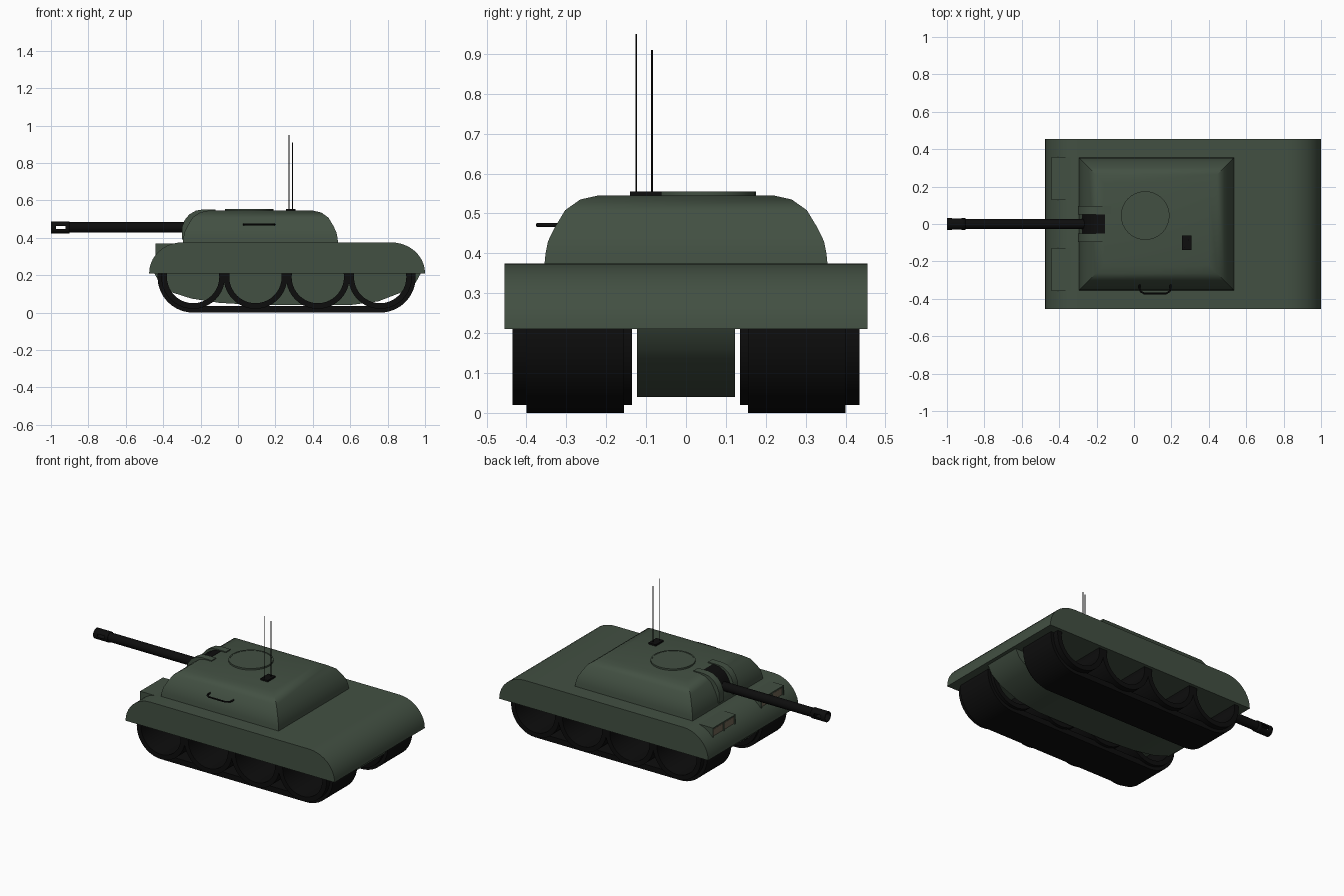
import bpy, bmesh, math
from math import sin, cos, pi, radians

if "Cube" in bpy.data.objects:
    bpy.data.objects.remove(bpy.data.objects["Cube"])


def material(name, rgb):
    m = bpy.data.materials.new(name)
    m.diffuse_color = (*rgb, 1)
    m.use_nodes = True
    m.node_tree.nodes["Principled BSDF"].inputs["Base Color"].default_value = m.diffuse_color
    return m


GREEN = material("olive_green", (0.055, 0.08, 0.055))
BLACK = material("black", (0.004, 0.004, 0.004))
LAMP = material("lamp_glass", (0.16, 0.13, 0.09))


def loft(name, loops, mat, caps=True, closed=False, drop=None):
    """Skin a series of equal-length point loops."""
    bm = bmesh.new()
    rings = [[bm.verts.new(p) for p in lp] for lp in loops]
    pairs = list(zip(rings, rings[1:]))
    if closed:
        pairs.append((rings[-1], rings[0]))
    for a, b in pairs:
        n = len(a)
        for i in range(n):
            j = (i + 1) % n
            bm.faces.new((a[i], a[j], b[j], b[i]))
    if caps and not closed:
        bm.faces.new(rings[0])
        bm.faces.new(rings[-1])
    bmesh.ops.recalc_face_normals(bm, faces=bm.faces)
    if drop:
        bmesh.ops.delete(bm, geom=[f for f in bm.faces if drop(f.calc_center_median())],
                         context='FACES')
    me = bpy.data.meshes.new(name)
    bm.to_mesh(me)
    bm.free()
    me.polygons.foreach_set("use_smooth", [True] * len(me.polygons))
    me.set_sharp_from_angle(angle=radians(32))
    me.materials.append(mat)
    ob = bpy.data.objects.new(name, me)
    bpy.context.collection.objects.link(ob)
    return ob


def extrude(name, prof, y0, y1, mat):
    return loft(name, [[(x, y, z) for x, z in prof] for y in (y0, y1)], mat)


def box(name, x0, x1, y0, y1, z0, z1, mat):
    return extrude(name, [(x0, z0), (x1, z0), (x1, z1), (x0, z1)], y0, y1, mat)


def arc(cx, cz, rx, rz, a0, a1, n):
    return [(cx + rx * cos(radians(a0 + (a1 - a0) * i / n)),
             cz + rz * sin(radians(a0 + (a1 - a0) * i / n))) for i in range(n + 1)]


def ring_x(x, y, z, r, n=16):
    return [(x, y + r * cos(2 * pi * i / n), z + r * sin(2 * pi * i / n)) for i in range(n)]


def ring_z(x, y, z, r, n=32):
    return [(x + r * cos(2 * pi * i / n), y + r * sin(2 * pi * i / n), z) for i in range(n)]


# Upper hull with rounded ends
extrude("upper_hull", arc(-0.30, 0.21, 0.175, 0.165, 180, 90, 10)
        + arc(0.82, 0.21, 0.18, 0.165, 90, 0, 10), -0.455, 0.455, GREEN)

# Boat-shaped lower hull between the tracks
extrude("lower_hull", [(-0.45, 0.215), (-0.42, 0.16), (-0.36, 0.11), (-0.25, 0.075),
                       (-0.1, 0.052), (0.1, 0.04), (0.6, 0.04), (0.75, 0.06),
                       (0.88, 0.11), (0.95, 0.16), (0.98, 0.215)], -0.123, 0.123, GREEN)

# Running gear: hollow road wheels and track belts on both sides
XS = [-0.24 + i * 1.0 / 3 for i in range(4)]
for side, s in (("left", 1), ("right", -1)):
    for k, cx in enumerate(XS):
        circ = lambda r, y: [(x, y * s, z) for x, z in arc(cx, 0.19, r, r, 0, 360, 40)[:-1]]
        loft(f"{side}_wheel_{k + 1}", [circ(0.17, 0.135), circ(0.17, 0.435),
                                       circ(0.14, 0.435), circ(0.14, 0.135)], BLACK, closed=True)
    outer = arc(XS[0], 0.19, 0.19, 0.19, 170, 270, 14) + arc(XS[3], 0.19, 0.19, 0.19, 270, 370, 14)
    inner = arc(XS[0], 0.19, 0.155, 0.155, 170, 270, 14) + arc(XS[3], 0.19, 0.155, 0.155, 270, 370, 14)
    strip = lambda pts, y: [(x, y * s, z) for x, z in pts]
    extrude(f"{side}_track", outer + inner[::-1], 0.155 * s, 0.40 * s, BLACK)

# Turret: rounded walls mitred at the corners
loops = []
for d, z in ((0, 0.37), (0.003, 0.40), (0.009, 0.43), (0.026, 0.465), (0.052, 0.508),
             (0.09, 0.535), (0.135, 0.545)):
    x0, x1, y = -0.295 + d, 0.535 - d, 0.355 - d
    loops.append([(x0, -y, z), (x1, -y, z), (x1, y, z), (x0, y, z)])
loft("turret", loops, GREEN)

# Mantlet cheeks with a dark slot between them
cheek = [(-0.30, 0.39), (-0.30, 0.455), (-0.285, 0.495), (-0.26, 0.525), (-0.225, 0.545),
         (-0.19, 0.551), (-0.12, 0.551), (-0.12, 0.39)]
for side, s in (("left", 1), ("right", -1)):
    extrude(f"{side}_mantlet_cheek", cheek, 0.05 * s, 0.095 * s, GREEN)
extrude("mantlet_slot", [(-0.285, 0.42), (-0.275, 0.46), (-0.262, 0.49), (-0.24, 0.52),
                         (-0.20, 0.542), (-0.155, 0.547), (-0.155, 0.42)], -0.05, 0.05, BLACK)

# Gun barrel and slotted muzzle brake
loft("gun_barrel", [ring_x(x, 0, 0.455, 0.028) for x in (-0.915, -0.20)], BLACK)
muzzle = loft("muzzle_brake", [ring_x(x, 0, 0.455, 0.033) for x in (-1.0, -0.972, -0.922, -0.90)],
              BLACK, caps=False,
              drop=lambda c: -0.96 < c.x < -0.93 and abs(c.z - 0.455) < 0.014)
sol = muzzle.modifiers.new("wall", 'SOLIDIFY')
sol.thickness = 0.008
sol.offset = -1

# Round hatch with a thin rim
loft("hatch", [ring_z(0.06, 0.045, z, 0.122) for z in (0.54, 0.553)], GREEN)
loft("hatch_rim", [ring_z(0.06, 0.045, z, r) for z, r in
                   ((0.54, 0.13), (0.555, 0.13), (0.555, 0.122), (0.54, 0.122))],
     GREEN, closed=True)

# Antennas on their base
box("antenna_base", 0.256, 0.308, -0.14, -0.062, 0.54, 0.555, BLACK)
for k, (x, y, top) in enumerate(((0.272, -0.125, 0.95), (0.292, -0.085, 0.91))):
    loft(f"antenna_{k + 1}", [ring_z(x, y, z, 0.0022, 8) for z in (0.55, top)], BLACK)

# Grab handle on the right turret wall
cu = bpy.data.curves.new("grab_handle", 'CURVE')
cu.dimensions = '3D'
cu.bevel_depth = 0.005
cu.bevel_resolution = 2
sp = cu.splines.new('POLY')
path = [(0.03, -0.315), (0.03, -0.345), (0.036, -0.361), (0.055, -0.372),
        (0.17, -0.372), (0.19, -0.361), (0.196, -0.345), (0.196, -0.315)]
sp.points.add(len(path) - 1)
for p, (x, y) in zip(sp.points, path):
    p.co = (x, y, 0.471, 1)
cu.use_fill_caps = True
cu.materials.append(BLACK)
bpy.context.collection.objects.link(bpy.data.objects.new("grab_handle", cu))

# Headlight housings, each a hooded frame around two lamps
for side, s in (("left", 1), ("right", -1)):
    ya, yb = 0.128, 0.358
    ym = (ya + yb) / 2
    box(f"{side}_light_hood", -0.44, -0.33, ya * s, yb * s, 0.362, 0.37, GREEN)
    box(f"{side}_light_back", -0.432, -0.33, ya * s, yb * s, 0.29, 0.364, GREEN)
    for k, y in enumerate((ya, ym - 0.004, yb - 0.008)):
        box(f"{side}_light_post_{k + 1}", -0.44, -0.42, y * s, (y + 0.008) * s, 0.29, 0.364, GREEN)
    for k, (y0, y1) in enumerate(((ya + 0.012, ym - 0.008), (ym + 0.008, yb - 0.012))):
        box(f"{side}_lamp_{k + 1}", -0.437, -0.42, y0 * s, y1 * s, 0.315, 0.358, LAMP)
